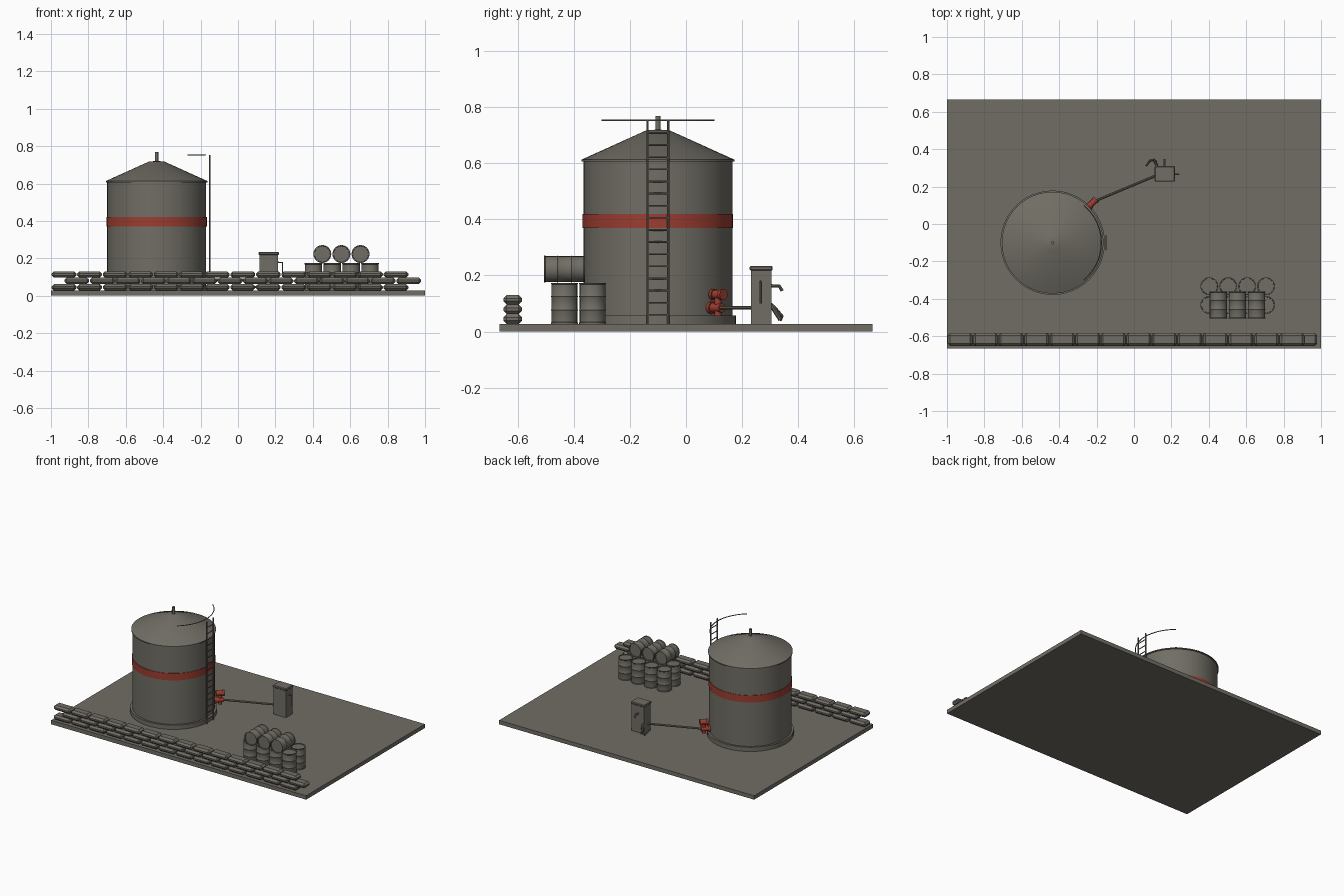
import bpy, bmesh, math
from mathutils import Vector, Matrix

if "Cube" in bpy.data.objects:
    bpy.data.objects.remove(bpy.data.objects["Cube"])


def material(name, rgb):
    m = bpy.data.materials.new(name)
    m.diffuse_color = (*rgb, 1)
    m.use_nodes = True
    m.node_tree.nodes["Principled BSDF"].inputs["Base Color"].default_value = m.diffuse_color
    return m


GREY = material("weathered grey", (0.165, 0.155, 0.13))
RED = material("faded red", (0.33, 0.047, 0.03))
TX, TY = -0.435, -0.10          # tank centre
FLOOR = 0.028


def finish(name, mesh, mat, smooth=True):
    mesh.materials.clear()
    mesh.materials.append(mat)
    ob = bpy.data.objects.new(name, mesh)
    bpy.context.collection.objects.link(ob)
    if smooth:
        bpy.ops.object.select_all(action='DESELECT')
        ob.select_set(True)
        bpy.context.view_layer.objects.active = ob
        bpy.ops.object.shade_smooth_by_angle(angle=math.radians(30))
    return ob


def box(name, lo, hi, mat=GREY, bevel=0.0):
    bm = bmesh.new()
    lo, hi = Vector(lo), Vector(hi)
    bmesh.ops.create_cube(bm, size=1, matrix=Matrix.Translation((lo + hi) / 2)
                          @ Matrix.Diagonal((*(hi - lo), 1)))
    if bevel:
        bmesh.ops.bevel(bm, geom=bm.edges[:], offset=bevel, segments=1,
                        affect='EDGES', profile=0.5)
    me = bpy.data.meshes.new(name)
    bm.to_mesh(me)
    bm.free()
    return finish(name, me, mat, False)


def lathe(name, profile, sides=48, mat=GREY, place=Matrix()):
    """Turn (radius, z) points around z; radius 0 makes a pole."""
    bm = bmesh.new()
    vs = [bm.verts.new((r, 0, z)) for r, z in profile]
    es = [bm.edges.new(p) for p in zip(vs, vs[1:])]
    bmesh.ops.spin(bm, geom=vs + es, axis=(0, 0, 1), cent=(0, 0, 0),
                   angle=math.tau, steps=sides, use_duplicate=False)
    bmesh.ops.remove_doubles(bm, verts=bm.verts[:], dist=1e-5)
    bmesh.ops.recalc_face_normals(bm, faces=bm.faces[:])
    bm.transform(place)
    me = bpy.data.meshes.new(name)
    bm.to_mesh(me)
    bm.free()
    return finish(name, me, mat)


def rod(name, points, r, mat=GREY):
    """Round bar along a path of points."""
    cu = bpy.data.curves.new(name + "_path", 'CURVE')
    cu.dimensions = '3D'
    cu.bevel_depth = r
    cu.bevel_resolution = 2
    cu.use_fill_caps = True
    sp = cu.splines.new('POLY')
    sp.points.add(len(points) - 1)
    for p, co in zip(sp.points, points):
        p.co = (*co, 1)
    tmp = bpy.data.objects.new(name + "_tmp", cu)
    bpy.context.collection.objects.link(tmp)
    dg = bpy.context.evaluated_depsgraph_get()
    me = bpy.data.meshes.new_from_object(tmp.evaluated_get(dg))
    bpy.data.objects.remove(tmp)
    return finish(name, me, mat)


# Ground slab
box("ground_slab", (-1, -0.665, 0), (1, 0.665, FLOOR))

# Storage tank: footing, shell, painted band, conical roof, vent
at_tank = Matrix.Translation((TX, TY, 0))
lathe("tank_footing", [(0, FLOOR), (0.279, FLOOR), (0.279, 0.058), (0, 0.058)], place=at_tank)
lathe("tank_shell", [(0, 0.03), (0.265, 0.03), (0.265, 0.61), (0, 0.61)], place=at_tank)
lathe("tank_band", [(0.264, 0.37), (0.268, 0.37), (0.268, 0.42), (0.264, 0.42)],
      mat=RED, place=at_tank)
lathe("tank_roof", [(0, 0.606), (0.272, 0.606), (0.272, 0.613), (0.04, 0.718), (0, 0.72)],
      place=at_tank)
lathe("roof_vent", [(0, 0.7), (0.009, 0.7), (0.009, 0.768), (0, 0.768)], 16, place=at_tank)

# Ladder and the roof guard rail
LX = -0.15
for y in (TY - 0.037, TY + 0.037):
    rod("ladder_rail", [(LX, y, FLOOR), (LX, y, 0.752)], 0.004)
for i in range(16):
    z = 0.06 + i * 0.0432
    rod("ladder_rung", [(LX, TY - 0.037, z), (LX, TY + 0.037, z)], 0.003)
arc = [math.radians(-50 + 100 * i / 24) for i in range(25)]
rod("roof_guard_rail", [(TX + 0.26 * math.cos(a), TY + 0.26 * math.sin(a), 0.753)
                        for a in arc], 0.003)

# Outlet valve, set on the tank's diagonal
diag = at_tank @ Matrix.Rotation(math.radians(45), 4, 'Z')
along = Matrix.Rotation(math.radians(90), 4, 'Y')
post = diag @ Matrix.Translation((0.303, 0, 0))
lathe("valve_post", [(0, 0.055), (0.013, 0.055), (0.013, 0.12), (0, 0.12)], 16, RED, post)
lathe("valve_body", [(0, -0.04), (0.022, -0.04), (0.022, -0.026), (0.017, -0.026),
                     (0.017, 0.02), (0, 0.02)], 16, RED,
      diag @ Matrix.Translation((0.303, 0, 0.085)) @ along)
lathe("valve_head", [(0, -0.028), (0.02, -0.028), (0.02, -0.016), (0.016, -0.016),
                     (0.016, 0.016), (0.02, 0.016), (0.02, 0.028), (0, 0.028)], 16, RED,
      diag @ Matrix.Translation((0.303, 0, 0.132)) @ along)

# Feed pipe to the pump
rod("feed_pipe", [(-0.22, 0.118, 0.085), (0.125, 0.262, 0.085)], 0.007)

# Fuel pump: cabinet, cap, crank, spout and nozzle
box("pump_cabinet", (0.115, 0.232, FLOOR), (0.214, 0.304, 0.222))
box("pump_cap", (0.11, 0.227, 0.218), (0.219, 0.309, 0.234), bevel=0.004)
rod("pump_crank", [(0.21, 0.266, 0.178), (0.238, 0.266, 0.178), (0.238, 0.266, 0.1)], 0.004)
rod("pump_spout", [(0.163, 0.3, 0.163), (0.163, 0.332, 0.163), (0.163, 0.343, 0.145)], 0.006)
rod("nozzle_hose", [(0.125, 0.3, 0.1), (0.12, 0.318, 0.085), (0.108, 0.343, 0.055),
                    (0.085, 0.338, 0.042), (0.066, 0.312, 0.075)], 0.005)
rod("pump_nozzle", [(0.125, 0.303, 0.095), (0.112, 0.336, 0.043)], 0.008)


# Oil drums: raised rims, recessed lids and two rolled ribs
def drum(name, place):
    r, h = 0.046, 0.146
    prof = [(0, 0.005), (r - 0.004, 0.005), (r - 0.003, 0), (r + 0.002, 0),
            (r + 0.002, 0.004), (r, 0.006)]
    for z in (h / 3, 2 * h / 3):
        prof += [(r, z - 0.004), (r + 0.002, z), (r, z + 0.004)]
    prof += [(r, h - 0.006), (r + 0.002, h - 0.004), (r + 0.002, h),
             (r - 0.003, h), (r - 0.004, h - 0.005), (0, h - 0.005)]
    lathe(name, prof, 24, GREY, place)


for y in (-0.433, -0.333):
    for i in range(4):
        drum("standing_drum", Matrix.Translation((0.403 + i * 0.101, y, FLOOR)))
for i in range(3):
    drum("lying_drum", Matrix.Translation((0.451 + i * 0.102, -0.36, 0.223))
         @ Matrix.Rotation(math.radians(90), 4, 'X'))

# Sandbag wall: three courses, the middle one shifted by half a bag
for row in range(3):
    z = FLOOR + row * 0.0342
    for i in range(14):
        x = -0.996 + i * 0.1365 + (0.068 if row == 1 else 0)
        box("sandbag", (x, -0.651, z), (x + 0.132, -0.584, z + 0.034), bevel=0.012)
